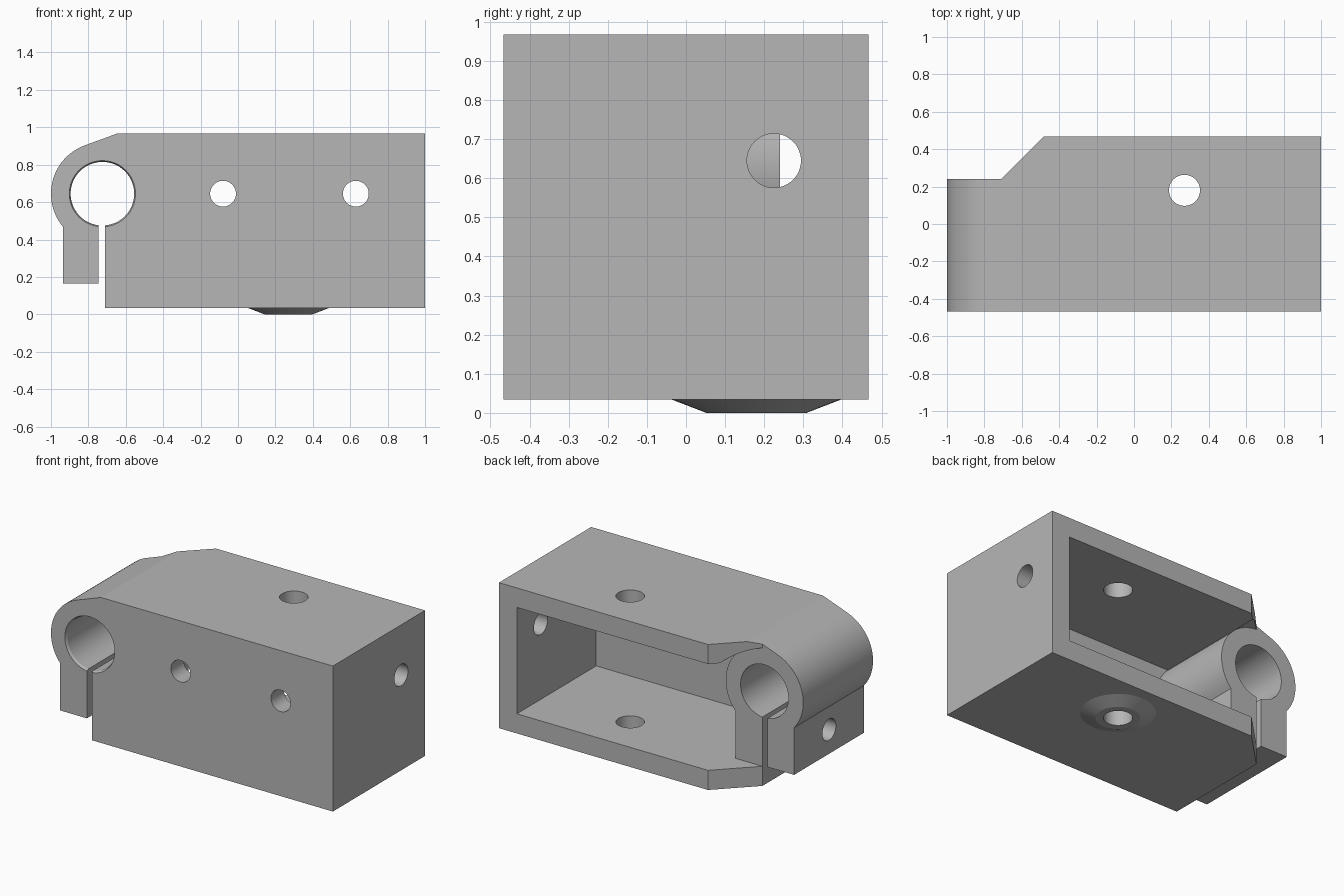
import bpy, bmesh, math
from mathutils import Vector, Matrix

if "Cube" in bpy.data.objects:
    bpy.data.objects.remove(bpy.data.objects["Cube"], do_unlink=True)

grey = bpy.data.materials.new("plain grey")
grey.use_nodes = True
colour = (0.47, 0.47, 0.47, 1)
grey.diffuse_color = colour
grey.node_tree.nodes["Principled BSDF"].inputs["Base Color"].default_value = colour

# Shared dimensions
CX, CZ = -0.725, 0.645            # clamp axis
R_OUT, R_BORE = 0.275, 0.17
FRONT, BACK, CLAMP_BACK = -0.467, 0.467, 0.24
BOTTOM, TOP = 0.034, 0.967
FLOOR, CEILING, INNER_X = 0.16, 0.842, 0.873
LEG_X = -0.52                     # chamber side of the fixed clamp leg


def arc(radius, a0, a1, n):
    """Points in x, z around the clamp axis, angles in degrees."""
    angles = [math.radians(a0 + (a1 - a0) * i / n) for i in range(n + 1)]
    return [(CX + radius * math.cos(a), CZ + radius * math.sin(a)) for a in angles]


def make_object(name, bm):
    bmesh.ops.recalc_face_normals(bm, faces=bm.faces)
    mesh = bpy.data.meshes.new(name)
    bm.to_mesh(mesh)
    bm.free()
    mesh.materials.append(grey)
    obj = bpy.data.objects.new(name, mesh)
    bpy.context.collection.objects.link(obj)
    return obj


def prism(name, points, lo, hi, axis="Y"):
    """Extrude an outline along y (x, z points) or z (x, y points)."""
    bm = bmesh.new()
    at = (lambda p: (p[0], lo, p[1])) if axis == "Y" else (lambda p: (p[0], p[1], lo))
    face = bm.faces.new([bm.verts.new(at(p)) for p in points])
    new = bmesh.ops.extrude_face_region(bm, geom=[face])["geom"]
    step = Vector((0, hi - lo, 0)) if axis == "Y" else Vector((0, 0, hi - lo))
    bmesh.ops.translate(bm, vec=step, verts=[v for v in new if isinstance(v, bmesh.types.BMVert)])
    return make_object(name, bm)


def cone(name, centre, r1, r2, depth, axis, n=48):
    """Cylinder or frustum; r1 is at the low end of the axis."""
    turn = {"X": Matrix.Rotation(math.pi / 2, 4, "Y"),
            "Y": Matrix.Rotation(-math.pi / 2, 4, "X"),
            "Z": Matrix()}[axis]
    bm = bmesh.new()
    bmesh.ops.create_cone(bm, cap_ends=True, segments=n, radius1=r1, radius2=r2,
                          depth=depth, matrix=Matrix.Translation(centre) @ turn)
    return make_object(name, bm)


def combine(target, tool, operation="DIFFERENCE"):
    tool.hide_render = True
    mod = target.modifiers.new("combine", "BOOLEAN")
    mod.operation, mod.solver, mod.object = operation, "EXACT", tool
    bpy.ops.object.select_all(action="DESELECT")
    bpy.context.view_layer.objects.active = target
    target.select_set(True)
    bpy.ops.object.modifier_apply(modifier=mod.name)
    bpy.data.objects.remove(tool, do_unlink=True)


# Housing outline: box, tangent slope, clamp ring, ear, slit and bore
corner = Vector((-0.645 - CX, TOP - CZ))
tangent = math.degrees(math.atan2(corner.y, corner.x) + math.acos(R_OUT / corner.length))
ear_angle = 180 + math.degrees(math.acos(0.21 / R_OUT))
outline = [(1, BOTTOM), (1, TOP), (-0.645, TOP)]
outline += arc(R_OUT, tangent, ear_angle, 24)
outline += [(-0.935, 0.165), (-0.745, 0.165)]
outline += arc(R_BORE, 263.2, -84.9, 56)
outline += [(-0.71, BOTTOM)]
housing = prism("clamp_housing", outline, FRONT, BACK)

# Chamber open at the back, leaving the ring and fixed leg standing
ceil_angle = math.degrees(math.asin((CEILING - CZ) / R_OUT))
leg_angle = -math.degrees(math.acos((LEG_X - CX) / R_OUT))
chamber = [(INNER_X, FLOOR), (INNER_X, CEILING)]
chamber += arc(R_OUT, ceil_angle, leg_angle, 16) + [(LEG_X, FLOOR)]
combine(housing, prism("chamber_cutter", chamber, -0.337, 0.6))

# Clearance behind the clamp ring
rear = [(-1.2, FLOOR), (INNER_X, FLOOR), (INNER_X, CEILING)]
rear += arc(R_OUT, ceil_angle, 100, 12)
rear += [(-1.2, rear[-1][1])]
combine(housing, prism("rear_cutter", rear, CLAMP_BACK, 0.6))

# Chamfered rear corner, seen in plan
plan = [(-1.2, CLAMP_BACK), (-0.71, CLAMP_BACK), (-0.38, 0.57), (-1.2, 0.57)]
combine(housing, prism("corner_cutter", plan, -0.2, 1.2, "Z"))

# Raised ring under the floor
combine(housing, cone("boss", (0.27, 0.18, 0.02), 0.128, 0.232, 0.04, "Z"), "UNION")

# Holes: vertical pair, front pair, side, clamp bolt, bore lead-in
holes = [
    cone("vertical_hole", (0.27, 0.18, 0.5), 0.083, 0.083, 1.4, "Z"),
    cone("front_hole_1", (-0.08, -0.4, CZ), 0.069, 0.069, 0.3, "Y"),
    cone("front_hole_2", (0.63, -0.4, CZ), 0.069, 0.069, 0.3, "Y"),
    cone("side_hole", (0.95, 0.225, CZ), 0.069, 0.069, 0.3, "X"),
    cone("bolt_hole", (-0.73, -0.115, 0.32), 0.068, 0.068, 0.6, "X"),
    cone("bore_lead_in", (CX, FRONT, CZ), 0.186, 0.168, 0.04, "Y", 56),
]
for hole in holes:
    combine(housing, hole)

bpy.ops.object.shade_smooth_by_angle(angle=math.radians(20))
